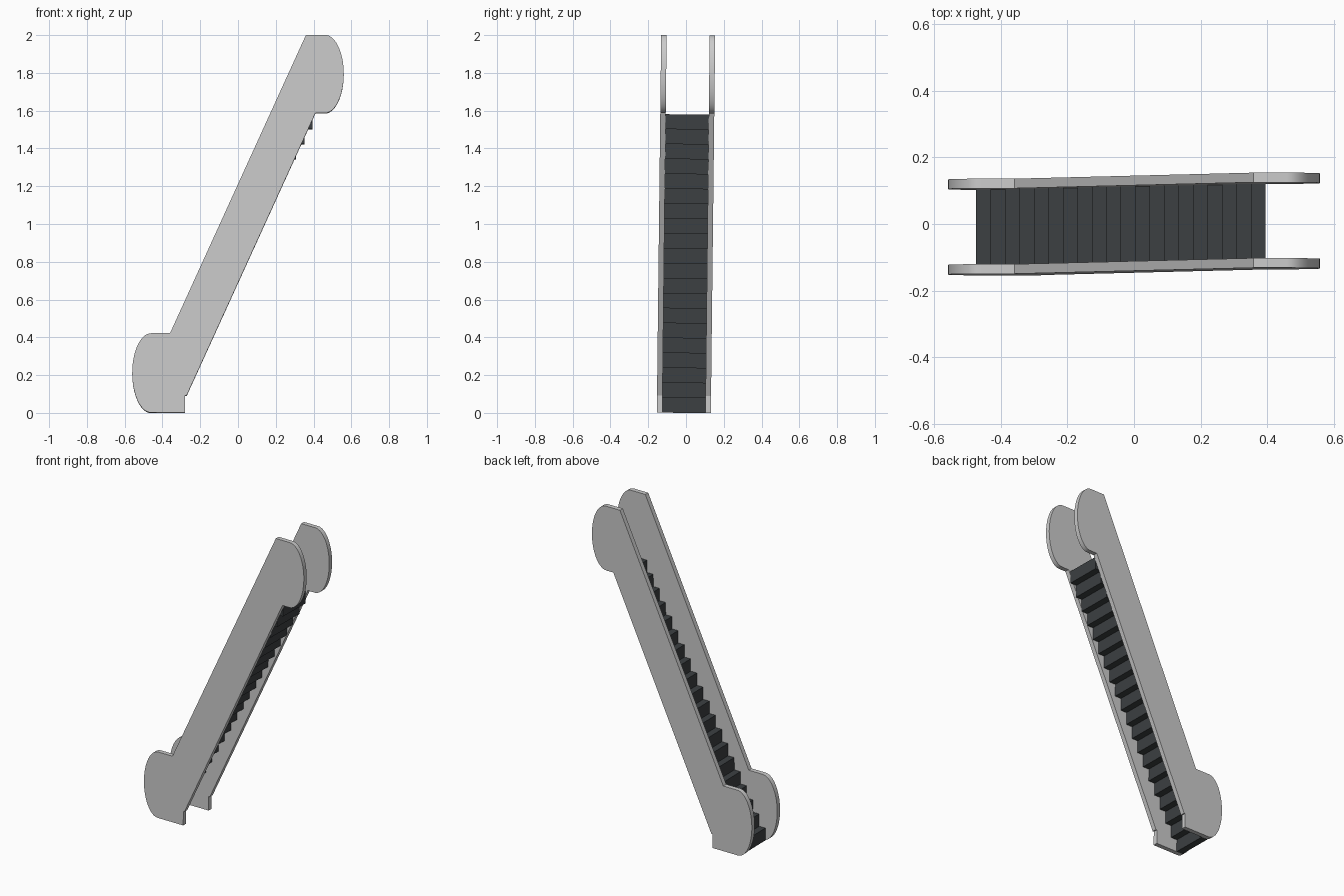
import bpy, bmesh, math
from mathutils import Matrix, Vector

cube = bpy.data.objects.get("Cube")
if cube:
    bpy.data.objects.remove(cube, do_unlink=True)

INNER, OUTER = 0.114, 0.143      # side panel faces, measured from the centre line
STEPS, RUN, RISE = 20, 0.0435, 0.079
START_X = -0.475
# the whole escalator leans very slightly towards the back
LEAN = (Matrix.Translation((0, 0, 1)) @ Matrix.Rotation(-0.0115, 4, 'X')
        @ Matrix.Translation((0, 0, -1)))


def material(name, colour):
    mat = bpy.data.materials.new(name)
    mat.use_nodes = True
    mat.diffuse_color = colour
    mat.node_tree.nodes["Principled BSDF"].inputs["Base Color"].default_value = colour
    return mat


def finish(bm, name):
    bmesh.ops.recalc_face_normals(bm, faces=bm.faces)
    bm.transform(LEAN)
    mesh = bpy.data.meshes.new(name)
    bm.to_mesh(mesh)
    bm.free()
    obj = bpy.data.objects.new(name, mesh)
    bpy.context.collection.objects.link(obj)
    return obj


def cap(cx, cz, start, rx=0.1, rz=0.207, n=28):
    """Half ellipse running counter-clockwise from the start angle."""
    angles = [start + math.pi * i / n for i in range(n + 1)]
    return [(cx + rx * math.cos(a), cz + rz * math.sin(a)) for a in angles]


# Side panel outline: lower landing, slope, rounded upper end, slope, rounded lower end
outline = [(-0.28, 0.0), (-0.28, 0.09), (-0.272, 0.09), (0.41, 1.586)]
outline += cap(0.46, 1.793, -math.pi / 2)
outline += [(0.36, 2.0), (-0.36, 0.42)]
outline += cap(-0.46, 0.21, math.pi / 2, rz=0.21)


def side_panel(name, y0, y1):
    bm = bmesh.new()
    face = bm.faces.new([bm.verts.new((x, y0, z)) for x, z in outline])
    solid = bmesh.ops.extrude_face_region(bm, geom=[face], use_keep_orig=True)
    moved = [g for g in solid["geom"] if isinstance(g, bmesh.types.BMVert)]
    bmesh.ops.translate(bm, verts=moved, vec=Vector((0, y1 - y0, 0)))
    obj = finish(bm, name)
    bpy.ops.object.select_all(action='DESELECT')
    obj.select_set(True)
    bpy.context.view_layer.objects.active = obj
    bpy.ops.object.shade_smooth_by_angle(angle=math.radians(30))


side_panel("front_side_panel", -OUTER, -INNER)
side_panel("back_side_panel", INNER, OUTER)

# Steps: a flight of blocks meeting corner to corner
bm = bmesh.new()
for i in range(STEPS):
    centre = Vector((START_X + (i + 0.5) * RUN, 0, (i + 0.5) * RISE))
    size = Matrix.Diagonal((RUN, 2 * INNER, RISE, 1))
    bmesh.ops.create_cube(bm, size=1, matrix=Matrix.Translation(centre) @ size)
steps = finish(bm, "steps")
steps.data.materials.append(material("dark_tread", (0.045, 0.05, 0.054, 1)))
